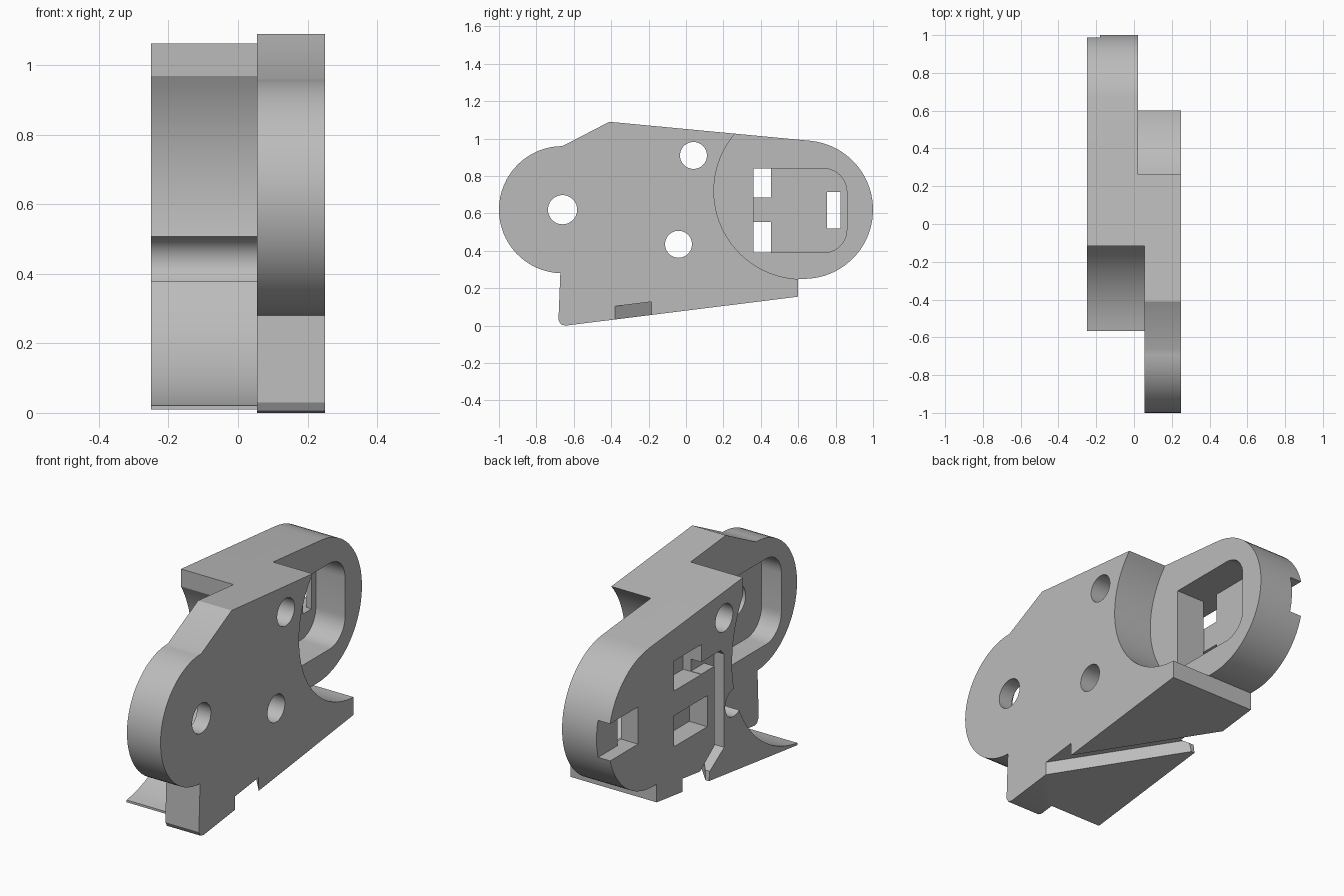
import bpy
import bmesh
from math import cos, sin, radians

cube = bpy.data.objects.get("Cube")
if cube:
    bpy.data.objects.remove(cube, do_unlink=True)

grey = bpy.data.materials.new("plain grey")
grey.use_nodes = True
colour = (0.5, 0.5, 0.5, 1)
grey.diffuse_color = colour
grey.node_tree.nodes["Principled BSDF"].inputs["Base Color"].default_value = colour

SLOPE = 0.123  # rise of the underside along y


def arc(cy, cz, r, start, end, n=32):
    angles = [radians(start + (end - start) * i / n) for i in range(n + 1)]
    return [(cy + r * cos(a), cz + r * sin(a)) for a in angles]


def rect(y0, y1, z0, z1):
    return [(y0, z0), (y1, z0), (y1, z1), (y0, z1)]


def prism(name, profile, x0, x1, shear=0):
    """Extrude a (y, z) profile along x, optionally sliding it along the underside."""
    bm = bmesh.new()
    rings = [[bm.verts.new((x, y + shear * x, z + shear * SLOPE * x)) for y, z in profile]
             for x in (x0, x1)]
    bm.faces.new(rings[0])
    bm.faces.new(rings[1])
    for i in range(len(profile)):
        j = (i + 1) % len(profile)
        bm.faces.new((rings[0][i], rings[0][j], rings[1][j], rings[1][i]))
    bmesh.ops.recalc_face_normals(bm, faces=bm.faces)
    mesh = bpy.data.meshes.new(name)
    bm.to_mesh(mesh)
    bm.free()
    mesh.materials.append(grey)
    obj = bpy.data.objects.new(name, mesh)
    bpy.context.collection.objects.link(obj)
    return obj


def cut(body, profile, x0, x1, shear=0):
    cutter = prism("cutter", profile, x0, x1, shear)
    cutter.hide_render = True
    mod = body.modifiers.new("cut", "BOOLEAN")
    mod.operation = "DIFFERENCE"
    mod.solver = "EXACT"
    mod.object = cutter
    bpy.context.view_layer.objects.active = body
    bpy.ops.object.modifier_apply(modifier=mod.name)
    bpy.data.objects.remove(cutter, do_unlink=True)


# Full-width link outline with two round ends
outline = [(-0.41, 1.09)] + arc(0.63, 0.62, 0.37, 84.4, -90)
outline += [(0.6, 0.25), (0.6, 0.155), (-0.645, 0), (-0.668, 0.006), (-0.682, 0.03), (-0.672, 0.28)]
outline += arc(-0.66, 0.62, 0.34, 268, 90)[0:]
link = prism("chain_link", outline, -0.25, 0.25)

# Half-width clearances that turn the ends into overlapping cheeks
cut(link, arc(0.62, 0.72, 0.471, 130, 270) + [(1.2, 0.249), (1.2, 1.3), (0.318, 1.3)], 0.02, 0.3)
cut(link, arc(-0.655, 0.645, 0.63, 31, -82)
    + [(-0.57, -0.1), (-1.2, -0.1), (-1.2, 1.3), (-0.12, 1.3)], -0.3, 0.055)

# Pin holes
for y, z, r in ((-0.66, 0.62, 0.078), (0.04, 0.91, 0.072), (-0.04, 0.435, 0.072)):
    cut(link, arc(y, z, r, 0, 354, 47), -0.4, 0.4)

# Rounded recesses on the inner face of each cheek
recess = [(0.36, 0.39)] + arc(0.735, 0.515, 0.125, -90, 0, 10) + arc(0.735, 0.715, 0.125, 0, 90, 10)
recess += [(0.36, 0.84)]
cut(link, recess, -0.15, 0.1)
cut(link, [(-y - 0.01, z) for y, z in recess], 0.0, 0.17)

# Side slot, pockets and wire channel on the outer face
cut(link, rect(0.755, 1.2, 0.52, 0.715), -0.3, -0.18)
cut(link, rect(0.755, 0.825, 0.52, 0.715), -0.3, -0.1)
cut(link, rect(0.23, 0.455, 0.685, 0.842), -0.3, -0.145)
cut(link, rect(0.18, 0.455, 0.392, 0.555), -0.3, -0.145)
cut(link, [(0.4, 0.687), (0.12, 0.687), (0.12, 0.27), (0.24, 0.18), (0.24, 0.08), (0.17, 0.08),
           (0.16, 0.15), (0.04, 0.23), (0.04, 0.72), (0.07, 0.75), (0.4, 0.75)], -0.3, -0.19)

# Diagonal groove across the underside
groove = [(y, 0.08 + SLOPE * y + d) for y, d in ((-0.095, -0.06), (0.1, -0.06), (0.1, 0.07), (-0.095, 0.07))]
cut(link, groove, -0.35, 0.35, shear=-1.14)

bpy.ops.object.select_all(action="DESELECT")
link.select_set(True)
bpy.context.view_layer.objects.active = link
bpy.ops.object.shade_smooth_by_angle(angle=radians(25))
